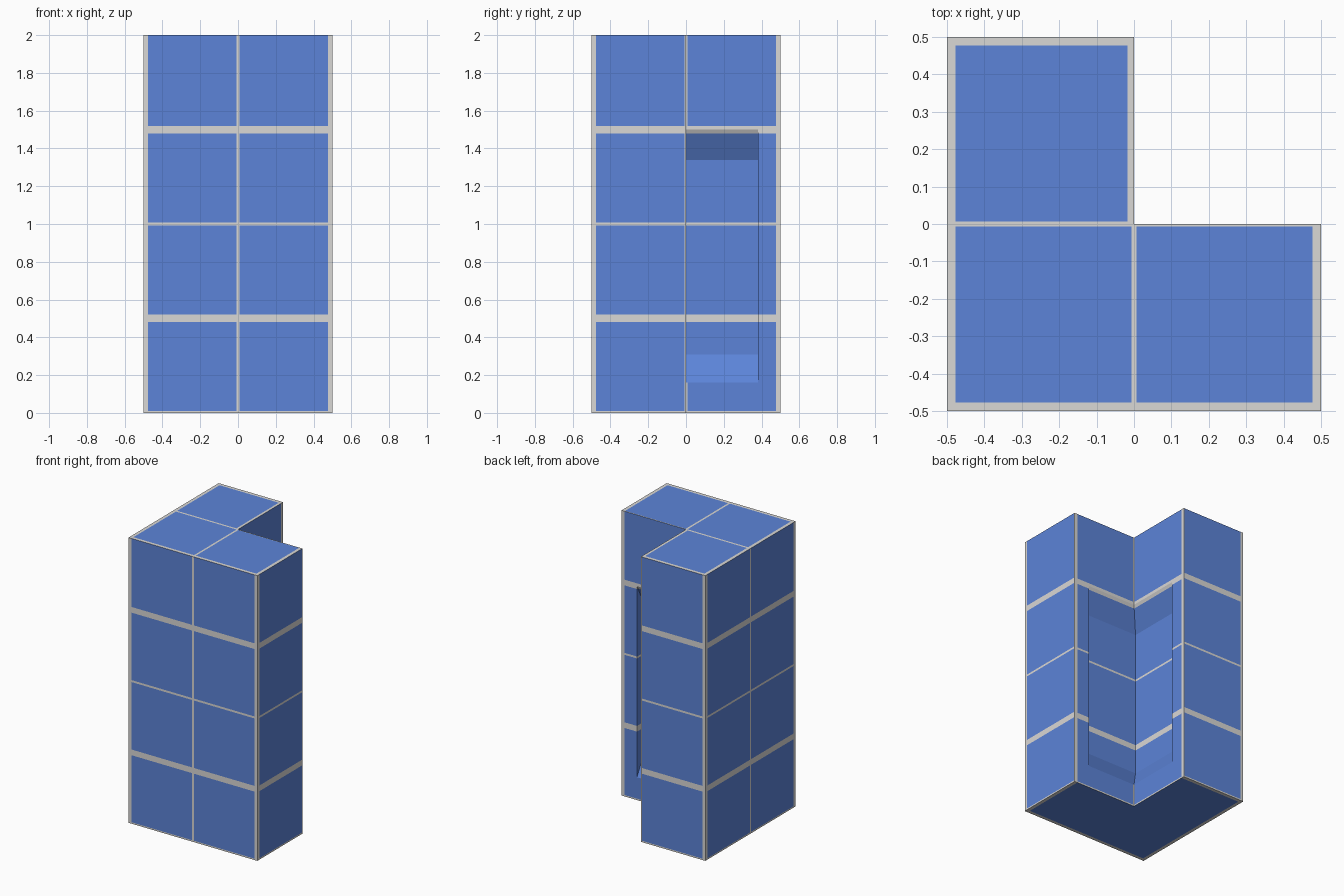
import bpy, bmesh

if "Cube" in bpy.data.objects:
    bpy.data.objects.remove(bpy.data.objects["Cube"])


def make_material(name, color):
    m = bpy.data.materials.new(name)
    m.diffuse_color = (*color, 1)
    m.use_nodes = True
    m.node_tree.nodes["Principled BSDF"].inputs["Base Color"].default_value = m.diffuse_color
    return m


blue = make_material("panel blue", (0.107, 0.231, 0.69))
grey = make_material("trim grey", (0.70, 0.69, 0.67))


def loft(name, rings):
    """Closed solid through rings of equal point count."""
    bm = bmesh.new()
    loops = [[bm.verts.new(p) for p in ring] for ring in rings]
    bm.faces.new(loops[0])
    bm.faces.new(loops[-1])
    for a, b in zip(loops, loops[1:]):
        for i in range(len(a)):
            j = (i + 1) % len(a)
            bm.faces.new((a[i], a[j], b[j], b[i]))
    bmesh.ops.recalc_face_normals(bm, faces=bm.faces)
    mesh = bpy.data.meshes.new(name)
    bm.to_mesh(mesh)
    bm.free()
    ob = bpy.data.objects.new(name, mesh)
    bpy.context.collection.objects.link(ob)
    return ob


# L-shaped column with the back right quarter missing
outline = [(-.5, -.5), (.5, -.5), (.5, 0), (0, 0), (0, .5), (-.5, .5)]
column = loft("corner_column", [[(x, y, z) for x, y in outline] for z in (0, 2)])


# Recess in the inner corner, with sloped sill and head
def square(d, z, e=.38):
    return [(-d, -d, z), (e, -d, z), (e, e, z), (-d, e, z)]


cutter = loft("recess_cutter", [square(-.02, .1225), square(.08, .31),
                                square(.08, 1.34), square(-.02, 1.54)])
cutter.hide_render = True
mod = column.modifiers.new("recess", 'BOOLEAN')
mod.operation = 'DIFFERENCE'
mod.solver = 'EXACT'
mod.object = cutter
bpy.context.view_layer.objects.active = column
bpy.ops.object.modifier_apply(modifier=mod.name)
bpy.data.objects.remove(cutter)

column.data.materials.clear()
column.data.materials.append(blue)
column.data.materials.append(grey)

# Trim bands: outer edges, thin middle joints, horizontal courses
side = [(-.51, -.477), (-.007, .007), (.477, .51)]
bands = [side, side, [(-.1, .01), (.48, .52), (.993, 1.007), (1.48, 1.52)]]

bm = bmesh.new()
bm.from_mesh(column.data)
for axis in range(3):
    for cut in {c for band in bands[axis] for c in band} | ({-.018} if axis == 0 else set()):
        co, no = [0, 0, 0], [0, 0, 0]
        co[axis], no[axis] = cut, 1
        bmesh.ops.bisect_plane(bm, geom=bm.verts[:] + bm.edges[:] + bm.faces[:],
                               plane_co=co, plane_no=no, dist=1e-5)
bm.normal_update()
for f in bm.faces:
    c = f.calc_center_median()
    n = [abs(v) for v in f.normal]
    facing = n.index(max(n))
    recessed = -.1 < c.x < .385 and -.1 < c.y < .385 and .15 < c.z < 1.505
    trim = False
    for axis in range(3):
        if axis == facing:
            continue
        for i, (lo, hi) in enumerate(bands[axis]):
            if axis < 2 and i == 1 and (recessed or f.normal.z < -.9):
                continue
            trim = trim or lo < c[axis] < hi
    # wider trim along the inner edge of the top
    if f.normal.z > .9 and c.z > 1.9 and c.y > 0 and c.x > -.018:
        trim = True
    f.material_index = int(trim)
    f.smooth = False
bm.to_mesh(column.data)
bm.free()
